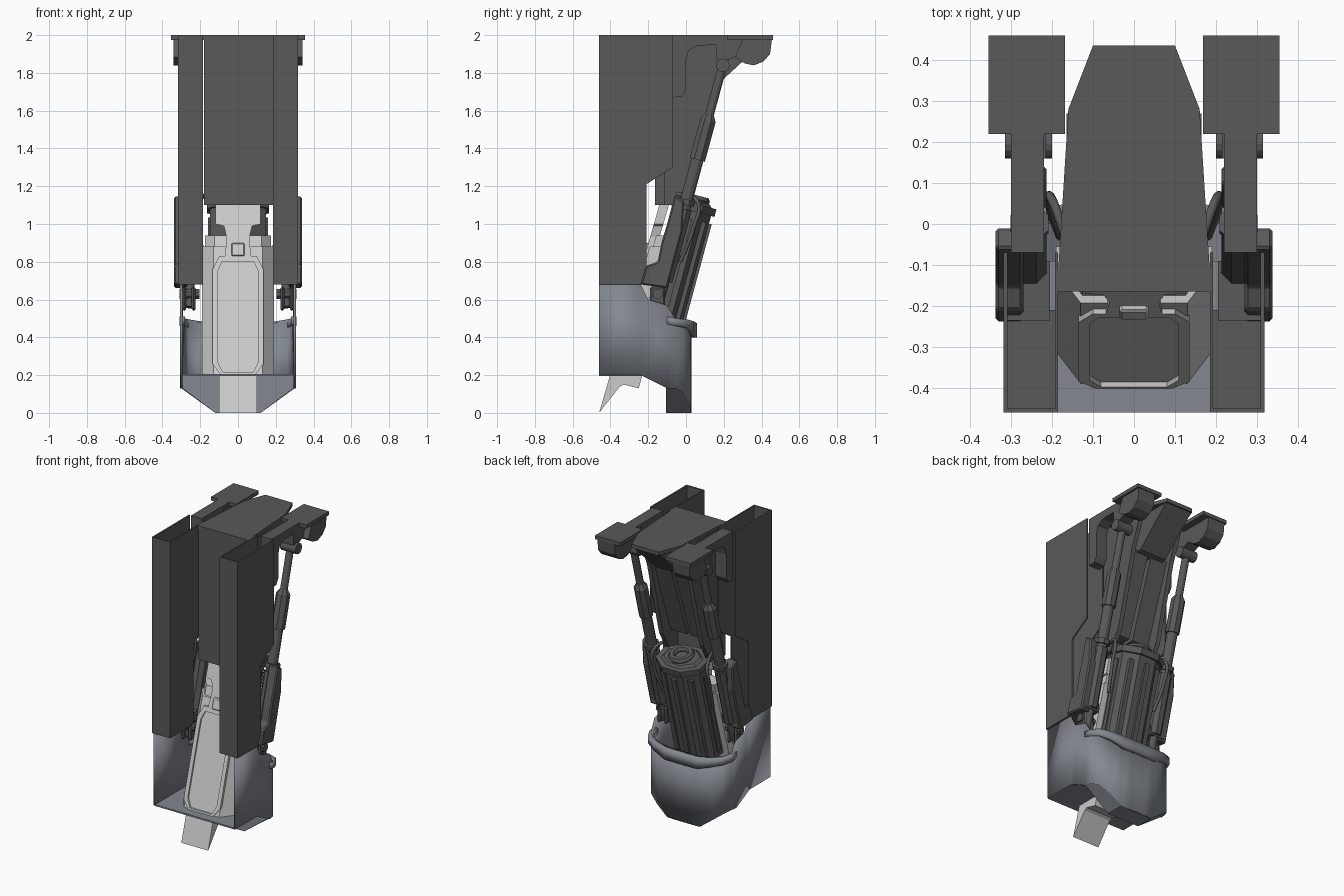
import bpy, bmesh, math
from mathutils import Vector

if "Cube" in bpy.data.objects:
    bpy.data.objects.remove(bpy.data.objects["Cube"])


def mat(name, c):
    m = bpy.data.materials.new(name)
    m.diffuse_color = (*c, 1)
    m.use_nodes = True
    m.node_tree.nodes["Principled BSDF"].inputs["Base Color"].default_value = m.diffuse_color
    return m


DARK = mat("dark_grey", (0.10, 0.10, 0.10))
BLUE = mat("blue_grey", (0.23, 0.25, 0.28))
LIGHT = mat("light_grey", (0.55, 0.55, 0.55))


def make(name, verts, faces, m, bevel=0):
    me = bpy.data.meshes.new(name)
    me.from_pydata([tuple(v) for v in verts], [], faces)
    bm = bmesh.new()
    bm.from_mesh(me)
    bmesh.ops.recalc_face_normals(bm, faces=bm.faces)
    bm.to_mesh(me)
    bm.free()
    ob = bpy.data.objects.new(name, me)
    bpy.context.collection.objects.link(ob)
    me.materials.append(m)
    if bevel:
        b = ob.modifiers.new("bevel", 'BEVEL')
        b.width, b.segments = bevel, 1
    return ob


def smooth(ob, angle=35):
    bpy.ops.object.select_all(action='DESELECT')
    ob.select_set(True)
    bpy.context.view_layer.objects.active = ob
    bpy.ops.object.shade_smooth_by_angle(angle=math.radians(angle))


def prism(name, pts, axis, a, b, m=DARK, bevel=0, shear=False):
    """Extrude a profile along an axis: x takes (y,z), y takes (x,z), z takes (x,y)."""
    put = {'x': lambda p, t: (t, p[0], p[1]), 'y': lambda p, t: (p[0], t, p[1]),
           'z': lambda p, t: (p[0], p[1], t)}[axis]
    v = [put(p, t) for t in (a, b) for p in pts]
    if shear:  # y becomes depth behind the leaning front plane of the leg
        v = [(x, y + 0.29 * z - 0.46, z) for x, y, z in v]
    n = len(pts)
    f = [list(range(n)), list(range(n, 2 * n))]
    f += [(i, (i + 1) % n, n + (i + 1) % n, n + i) for i in range(n)]
    return make(name, v, f, m, bevel)


def box(name, x, y, z, m=DARK, bevel=0, shear=False):
    pts = [(x[0], y[0]), (x[1], y[0]), (x[1], y[1]), (x[0], y[1])]
    return prism(name, pts, 'z', z[0], z[1], m, bevel, shear)


def rod(name, p, q, r, sides=12, m=DARK, r2=None, flat=1.0):
    p, q = Vector(p), Vector(q)
    d = q - p
    rot = d.to_track_quat('Z', 'Y')
    side = rot @ Vector((1, 0, 0))
    if abs(side.x) < 0.5 and abs(d.x) < 1e-6:  # keep the flat direction in depth
        rot = rot @ Vector((0, 1, 0)).rotation_difference(Vector((1, 0, 0)))
    v = []
    for t, rr in ((0, r), (d.length, r if r2 is None else r2)):
        for i in range(sides):
            a = 2 * math.pi * (i + 0.5) / sides
            v.append(p + rot @ Vector((rr * math.cos(a), flat * rr * math.sin(a), t)))
    f = [list(range(sides)), list(range(sides, 2 * sides))]
    f += [(i, (i + 1) % sides, sides + (i + 1) % sides, sides + i) for i in range(sides)]
    return make(name, v, f, m)


def sym(half):
    """Mirror a half profile in x to close it."""
    return half + [(-x, y) for x, y in reversed(half)]


def strip(name, rows, m, thick):
    """Upright shell along a plan path of (x, y, bottom, top), mirrored in x."""
    rows = rows + [(-x, y, b, t) for x, y, b, t in reversed(rows)]
    v = [(x, y, z) for x, y, b, t in rows for z in (b, t)]
    f = [(2 * i, 2 * i + 2, 2 * i + 3, 2 * i + 1) for i in range(len(rows) - 1)]
    ob = make(name, v, f, m)
    s = ob.modifiers.new("shell", 'SOLIDIFY')
    s.thickness, s.offset = thick, 0
    smooth(ob)


def hose(name, pts, r):
    cu = bpy.data.curves.new(name, 'CURVE')
    cu.dimensions = '3D'
    cu.bevel_depth, cu.bevel_resolution, cu.resolution_u = r, 2, 6
    sp = cu.splines.new('BEZIER')
    sp.bezier_points.add(len(pts) - 1)
    for bp, p in zip(sp.bezier_points, pts):
        bp.co = p
        bp.handle_left_type = bp.handle_right_type = 'AUTO'
    ob = bpy.data.objects.new(name, cu)
    bpy.context.collection.objects.link(ob)
    cu.materials.append(DARK)


# Central body: front slab, leaning flanks, top plate, rear slope and chamfer
box("body_front", (-0.18, 0.185), (-0.165, -0.11), (1.10, 2.0))
top = sym([(0.188, -0.165), (0.16, 0.28), (0.10, 0.435)])
prism("body_top", top, 'z', 1.975, 2.0)
flank = [(-0.165, 1.10), (-0.165, 1.98), (0.27, 1.98), (0.18, 1.75), (0.05, 1.24), (-0.03, 1.10)]
for s in (-1, 1):
    prism("body_flank", flank, 'x', s * 0.135, s * 0.165)
    prism("body_rear_slope", [(-0.13, 1.24), (-0.13, 1.76), (0.15, 1.76), (-0.03, 1.24)],
          'x', s * 0.012, s * 0.14)
prism("body_rear_chamfer", [(-0.1, 1.98), (0.43, 1.98), (0.18, 1.75), (-0.1, 1.72)], 'x', -0.10, 0.10)

# Blue-grey heel cup: sides, rounded back, floor and lower pan
path = [(0.30, -0.46, 0.20, 0.68), (0.30, -0.24, 0.20, 0.68), (0.30, -0.20, 0.18, 0.60),
        (0.30, -0.10, 0.13, 0.57), (0.295, -0.06, 0.13, 0.50), (0.265, -0.015, 0.11, 0.49),
        (0.20, 0.010, 0.06, 0.48), (0.12, 0.020, 0.0, 0.47), (0.05, 0.022, 0.0, 0.47)]
strip("heel_cup", path, BLUE, 0.012)
rim = [(0.295, -0.10, 0.47, 0.51), (0.295, -0.055, 0.46, 0.50), (0.27, -0.005, 0.45, 0.495),
       (0.205, 0.027, 0.43, 0.485), (0.12, 0.042, 0.40, 0.475), (0.05, 0.044, 0.40, 0.475)]
strip("heel_rim", rim, BLUE, 0.03)
box("cup_floor", (-0.3, 0.3), (-0.46, -0.09), (0.195, 0.205), BLUE)
pan = sym([(0.30, 0.20), (0.30, 0.135), (0.12, 0.0)])
prism("cup_pan_front", pan, 'y', -0.105, -0.095, BLUE)
n = [(x, y, b) for x, y, b, t in path[3:]]
n += [(-x, y, b) for x, y, b in reversed(n)] + [(-0.12, -0.10, 0.0), (0.12, -0.10, 0.0)]
make("cup_pan_bottom", n, [(0, 1, 2, 3, 4, 13), (13, 4, 5, 6, 7, 12), (12, 7, 8, 9, 10, 11)], BLUE)

# Light leaning shin with framed front panel, toe and upper bracket
section = sym([(0.19, 0.15), (0.19, 0.09), (0.13, 0.012)])
prism("shin", section, 'z', 0.20, 0.88, LIGHT, shear=True)
section = sym([(0.175, 0.14), (0.175, 0.09), (0.125, 0.03)])
prism("shin_cap", section, 'z', 0.88, 0.94, LIGHT, shear=True)
fo = sym([(0.09, 0.20), (0.135, 0.26), (0.135, 0.76), (0.10, 0.83)])
fi = sym([(0.08, 0.215), (0.108, 0.27), (0.108, 0.745), (0.085, 0.80)])
k = len(fo)
v = [(x, d + 0.29 * z - 0.46, z) for pts, d in ((fo, 0.02), (fo, 0), (fi, 0), (fi, 0.015)) for x, z in pts]
f = [(r * k + i, r * k + (i + 1) % k, (r + 1) * k + (i + 1) % k, (r + 1) * k + i)
     for r in range(3) for i in range(k)] + [list(range(3 * k, 4 * k))]
make("shin_panel", v, f, LIGHT)
toe = [(-0.46, 0.0), (-0.402, 0.20), (-0.23, 0.205), (-0.25, 0.13), (-0.33, 0.15), (-0.35, 0.14)]
prism("toe", toe, 'x', -0.10, 0.10, LIGHT)
tee = sym([(0.07, 0.81), (0.06, 0.93), (0.075, 0.99), (0.12, 1.0), (0.12, 1.10)])
prism("bracket", tee, 'y', 0.0, 0.05, LIGHT, shear=True)
box("bracket_clip", (-0.035, 0.035), (-0.015, 0.03), (0.83, 0.90), LIGHT, 0.006, True)


# Dark eight-sided rear drum with rear ribs, cap and ring
def ax(z, x=0, d=0):
    return (x, -0.043 + 0.27 * (z - 0.8) + d, z - 0.27 * d)


rod("calf_drum", ax(0.42), ax(1.07), 0.16, 8, flat=0.72)
rod("calf_cap", ax(1.07), ax(1.11), 0.178, 8, flat=0.76)
rod("calf_cap_top", ax(1.11), ax(1.125), 0.14, 8, r2=0.12, flat=0.76)
for i in range(5):
    a = math.pi * i / 4
    x, d = 0.142 * math.cos(a), 0.102 * math.sin(a)
    rod("drum_rib", ax(0.46, x, d), ax(1.03, x, d), 0.022, 4)
bpy.ops.mesh.primitive_torus_add(location=ax(1.135), rotation=(-math.atan(0.27), 0, 0), major_radius=0.06,
                                 minor_radius=0.022, major_segments=20, minor_segments=6)
bpy.context.object.name = "cap_ring"
bpy.context.object.data.materials.append(DARK)


# Piston centre line
def ln(z):
    return (s * 0.255, 0.195 + 0.27 * (z - 1.84), z)


wall = [(-0.46, 0.68), (-0.46, 2.0), (-0.07, 2.0), (-0.07, 1.30), (-0.21, 1.21), (-0.21, 0.68)]
arm = [(-0.07, 2.0), (-0.07, 1.67), (-0.02, 1.675), (0.0, 1.71), (0.0, 1.87), (0.015, 1.92),
       (0.06, 1.945), (0.24, 1.95), (0.24, 2.0)]
hook = [(0.16, 1.98), (0.16, 1.87), (0.20, 1.86), (0.26, 1.885), (0.31, 1.85), (0.36, 1.84),
        (0.41, 1.86), (0.445, 1.90), (0.455, 1.98)]
fairing = [(-0.06, 1.15), (-0.01, 1.12), (-0.02, 0.96), (-0.10, 0.66), (-0.24, 0.68), (-0.21, 0.78),
           (-0.15, 0.80), (-0.13, 0.90), (-0.10, 1.0)]

for s in (-1, 1):
    def xs(a, b):
        return tuple(sorted((s * a, s * b)))

    # Open-topped side housing
    prism("housing_outer", wall, 'x', s * 0.308, s * 0.318)
    prism("housing_inner", wall, 'x', s * 0.185, s * 0.193)
    box("housing_front", xs(0.185, 0.318), (-0.46, -0.45), (0.68, 2.0))
    box("housing_floor", xs(0.185, 0.318), (-0.46, -0.21), (0.68, 0.69))
    # Upper arm, pad and rounded hook
    prism("upper_arm", arm, 'x', s * 0.22, s * 0.30)
    box("top_pad", xs(0.168, 0.355), (0.22, 0.46), (1.975, 2.0))
    prism("pad_hook", hook, 'x', s * 0.215, s * 0.30)
    prism("pad_hook_side", hook[3:] + [(0.30, 1.98)], 'x', s * 0.30, s * 0.342)
    # Piston: pivot, rods, sleeve, lower barrel and foot
    c = ln(1.84)
    rod("pivot", (s * 0.2, c[1], c[2]), (s * 0.315, c[1], c[2]), 0.036, 14)
    for name, z0, z1, r, sides, r2 in (
            ("rod", 1.52, 1.84, 0.024, 12, None), ("sleeve", 1.34, 1.55, 0.045, 8, None),
            ("collar", 1.55, 1.58, 0.045, 8, 0.025), ("middle", 1.08, 1.34, 0.034, 12, None),
            ("clamp", 1.10, 1.13, 0.05, 8, None), ("barrel", 0.70, 1.08, 0.045, 8, None),
            ("foot", 0.56, 0.70, 0.026, 12, None)):
        rod("piston_" + name, ln(z0), ln(z1), r, sides, DARK, r2)
    for a in (0.225, 0.275):
        box("foot_lug", xs(a, a + 0.02), (-0.19, -0.11), (0.54, 0.67), DARK, 0.012)
    rod("foot_bolt", (s * 0.205, -0.15, 0.63), (s * 0.31, -0.15, 0.63), 0.028, 8)
    # Lower outer fairing and its mount
    prism("fairing", fairing, 'x', s * 0.27, s * 0.338, bevel=0.008)
    box("fairing_mount", xs(0.205, 0.315), (-0.235, -0.09), (0.68, 0.74))
    # Hose from body to drum
    hose("hose", [(s * 0.16, -0.05, 1.16), (s * 0.2, 0.06, 1.12), (s * 0.205, 0.04, 0.98),
                  (s * 0.18, -0.03, 0.80)], 0.011)
